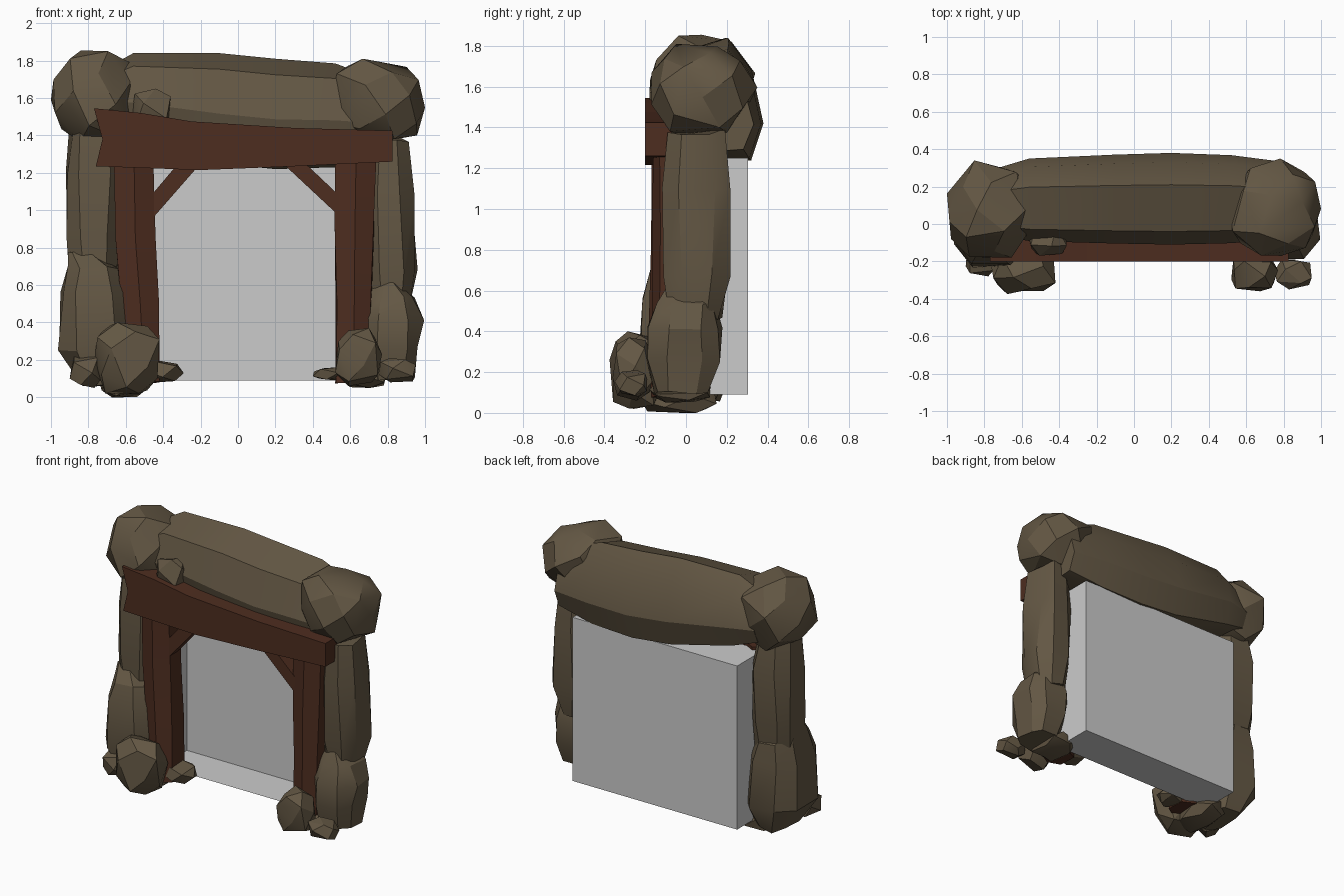
import bpy, bmesh, math, random
from mathutils import Vector

if "Cube" in bpy.data.objects:
    bpy.data.objects.remove(bpy.data.objects["Cube"])


def material(name, color):
    m = bpy.data.materials.new(name)
    m.diffuse_color = color
    m.use_nodes = True
    m.node_tree.nodes["Principled BSDF"].inputs["Base Color"].default_value = m.diffuse_color
    return m


STONE = material("stone", (0.125, 0.095, 0.057, 1))
WOOD = material("wood", (0.075, 0.026, 0.014, 1))


def finish(name, bm, mat=None, angle=None):
    bmesh.ops.recalc_face_normals(bm, faces=bm.faces)
    mesh = bpy.data.meshes.new(name)
    bm.to_mesh(mesh)
    bm.free()
    ob = bpy.data.objects.new(name, mesh)
    bpy.context.collection.objects.link(ob)
    if mat:
        mesh.materials.append(mat)
    if angle:
        bpy.ops.object.select_all(action='DESELECT')
        bpy.context.view_layer.objects.active = ob
        ob.select_set(True)
        bpy.ops.object.shade_smooth_by_angle(angle=math.radians(angle))
    return ob


def loft(name, rings, mat, angle=None):
    """Skin equal-length rings of points and cap both ends."""
    bm = bmesh.new()
    vs = [[bm.verts.new(p) for p in ring] for ring in rings]
    n = len(vs[0])
    for a, b in zip(vs, vs[1:]):
        for i in range(n):
            j = (i + 1) % n
            bm.faces.new((a[i], a[j], b[j], b[i]))
    bm.faces.new(vs[0])
    bm.faces.new(vs[-1])
    return finish(name, bm, mat, angle)


def boulder(name, lo, hi, seed, n=24, power=0.75):
    """Faceted stone: convex hull of a jittered ball fitted to a box."""
    rnd = random.Random(seed)
    pts = []
    for i in range(n):
        z = 1 - 2 * (i + 0.5) / n
        r, a = math.sqrt(1 - z * z), i * 2.39996 + seed
        p = Vector((r * math.cos(a), r * math.sin(a), z)) * rnd.uniform(0.9, 1.1)
        pts.append([math.copysign(abs(c) ** power, c) for c in p])
    for k in range(3):
        mn, mx = min(p[k] for p in pts), max(p[k] for p in pts)
        for p in pts:
            p[k] = lo[k] + (p[k] - mn) / (mx - mn) * (hi[k] - lo[k])
    bm = bmesh.new()
    for p in pts:
        bm.verts.new(p)
    bmesh.ops.convex_hull(bm, input=bm.verts)
    loose = [v for v in bm.verts if not v.link_faces]
    bmesh.ops.delete(bm, geom=loose, context='VERTS')
    bmesh.ops.dissolve_limit(bm, angle_limit=math.radians(14),
                             verts=bm.verts, edges=bm.edges)
    return finish(name, bm, STONE, 28)


def column(name, sections, mat, sides=8, seed=1, jitter=0.015, angle=30, turn=0.5):
    """Upright rough shaft; each section is (z, x0, x1, y0, y1)."""
    rnd = random.Random(seed)
    rings = []
    for z, x0, x1, y0, y1 in sections:
        ring = []
        for i in range(sides):
            a = 2 * math.pi * (i + turn) / sides
            c, s = [math.copysign(abs(t) ** 0.75, t) for t in (math.cos(a), math.sin(a))]
            j = [rnd.uniform(-jitter, jitter) for _ in range(3)]
            ring.append(((x0 + x1) / 2 + c * (x1 - x0) / 1.9 + j[0],
                         (y0 + y1) / 2 + s * (y1 - y0) / 1.9 + j[1], z + j[2]))
        rings.append(ring)
    return loft(name, rings, mat, angle)


def plank(name, outline, y0, y1):
    """Front-view (x, z) outline given thickness in y."""
    return loft(name, [[(x, y, z) for x, z in outline] for y in (y0, y1)], WOOD)


# Grey tunnel recess, open at the front
bm = bmesh.new()
bmesh.ops.create_cube(bm, size=1)
for v in bm.verts:
    v.co = (0.03 + v.co.x * 1.29, 0.16 + v.co.y * 0.29, 0.67 + v.co.z * 1.16)
front = [f for f in bm.faces if f.calc_center_median().y < 0.05]
bmesh.ops.delete(bm, geom=front, context='FACES')
finish("tunnel_recess", bm)

# Stone lintel: (y, z) cross-section swept along x
profile = [(-0.11, 1.50), (-0.04, 1.75), (0.21, 1.84), (0.33, 1.67),
           (0.38, 1.43), (0.32, 1.24), (0.10, 1.22), (-0.06, 1.30)]
stations = [(-0.74, 0.72, 1.42, 1.74), (-0.56, 0.90, 1.36, 1.84), (-0.1, 0.97, 1.25, 1.84),
            (0.2, 1.0, 1.22, 1.81), (0.52, 0.96, 1.23, 1.785),
            (0.8, 0.84, 1.28, 1.68)]     # x, y scale, bottom z, top z
loft("stone_lintel",
     [[(x, 0.08 + (y - 0.08) * ky, z0 + (z - 1.22) / 0.62 * (z1 - z0)) for y, z in profile]
      for x, ky, z0, z1 in stations], STONE, 28)

# Corner boulders on top
boulder("upper_left_boulder", (-1.0, -0.18, 1.36), (-0.53, 0.34, 1.855), 3, 26, 0.95)
boulder("upper_right_boulder", (0.5, -0.17, 1.35), (1.0, 0.35, 1.81), 8, 28, 0.85)
boulder("lintel_stone", (-0.57, -0.17, 1.42), (-0.36, 0.02, 1.65), 5, 14)

# Stone side pillars, upper and lower blocks
column("upper_left_pillar", [(0.62, -0.90, -0.64, -0.10, 0.18), (0.85, -0.93, -0.62, -0.12, 0.22),
                             (1.2, -0.92, -0.62, -0.11, 0.22), (1.45, -0.89, -0.65, -0.09, 0.17)],
       STONE, 8, 2)
column("lower_left_pillar", [(0.06, -0.84, -0.62, -0.16, 0.16), (0.24, -0.96, -0.56, -0.24, 0.25),
                             (0.55, -0.94, -0.59, -0.21, 0.23), (0.70, -0.92, -0.64, -0.17, 0.19),
                             (0.78, -0.91, -0.79, -0.08, 0.10)],
       STONE, 8, 6, 0.015)
column("upper_right_pillar", [(0.46, 0.71, 0.91, -0.07, 0.17), (0.68, 0.68, 0.95, -0.11, 0.22),
                              (1.1, 0.68, 0.94, -0.11, 0.22), (1.38, 0.70, 0.90, -0.08, 0.18)],
       STONE, 8, 4)
column("lower_right_pillar", [(0.10, 0.70, 0.94, -0.15, 0.12), (0.26, 0.67, 0.97, -0.18, 0.17),
                              (0.42, 0.66, 0.985, -0.18, 0.17), (0.54, 0.69, 0.94, -0.14, 0.14),
                              (0.62, 0.74, 0.84, -0.08, 0.08)],
       STONE, 8, 9, 0.012)

# Timber posts
column("left_post", [(0.08, -0.60, -0.41, -0.18, 0.04), (0.5, -0.63, -0.42, -0.18, 0.04),
                     (0.85, -0.66, -0.44, -0.17, 0.04), (1.27, -0.67, -0.45, -0.17, 0.04)],
       WOOD, 6, 3, 0.006, 20)
column("right_post", [(0.08, 0.52, 0.71, -0.17, 0.03), (0.5, 0.52, 0.72, -0.16, 0.03),
                      (0.9, 0.51, 0.735, -0.16, 0.03), (1.3, 0.51, 0.745, -0.16, 0.03)],
       WOOD, 6, 7, 0.006, 20)

# Timber cross beam and diagonal braces
plank("cross_beam", [(-0.76, 1.235), (-0.2, 1.215), (0.3, 1.235), (0.825, 1.26), (0.825, 1.425),
                     (0.3, 1.44), (-0.25, 1.475), (-0.52, 1.52), (-0.77, 1.545), (-0.725, 1.38)],
      -0.20, -0.07)
plank("left_brace", [(-0.48, 0.93), (-0.2, 1.25), (-0.32, 1.25), (-0.48, 1.06)], -0.13, -0.04)
plank("right_brace", [(0.54, 0.97), (0.24, 1.25), (0.36, 1.25), (0.54, 1.08)], -0.13, -0.04)

# Loose stones around the feet
for name, lo, hi, seed, n in [
        ("left_foot_boulder", (-0.77, -0.375, 0.02), (-0.42, -0.11, 0.40), 4, 20),
        ("left_foot_stone", (-0.90, -0.28, 0.05), (-0.72, -0.11, 0.23), 7, 14),
        ("left_inner_stone", (-0.52, -0.17, 0.08), (-0.29, 0.04, 0.20), 2, 14),
        ("left_footing", (-0.74, -0.22, 0.0), (-0.50, 0.15, 0.14), 11, 16),
        ("right_foot_boulder", (0.52, -0.36, 0.06), (0.77, -0.16, 0.37), 6, 18),
        ("right_foot_stone", (0.75, -0.35, 0.08), (0.95, -0.19, 0.21), 9, 14),
        ("right_inner_stone", (0.40, -0.16, 0.09), (0.58, 0.02, 0.16), 12, 12),
        ("right_footing", (0.56, -0.18, 0.05), (0.80, 0.12, 0.16), 13, 16)]:
    boulder(name, lo, hi, seed, n)
